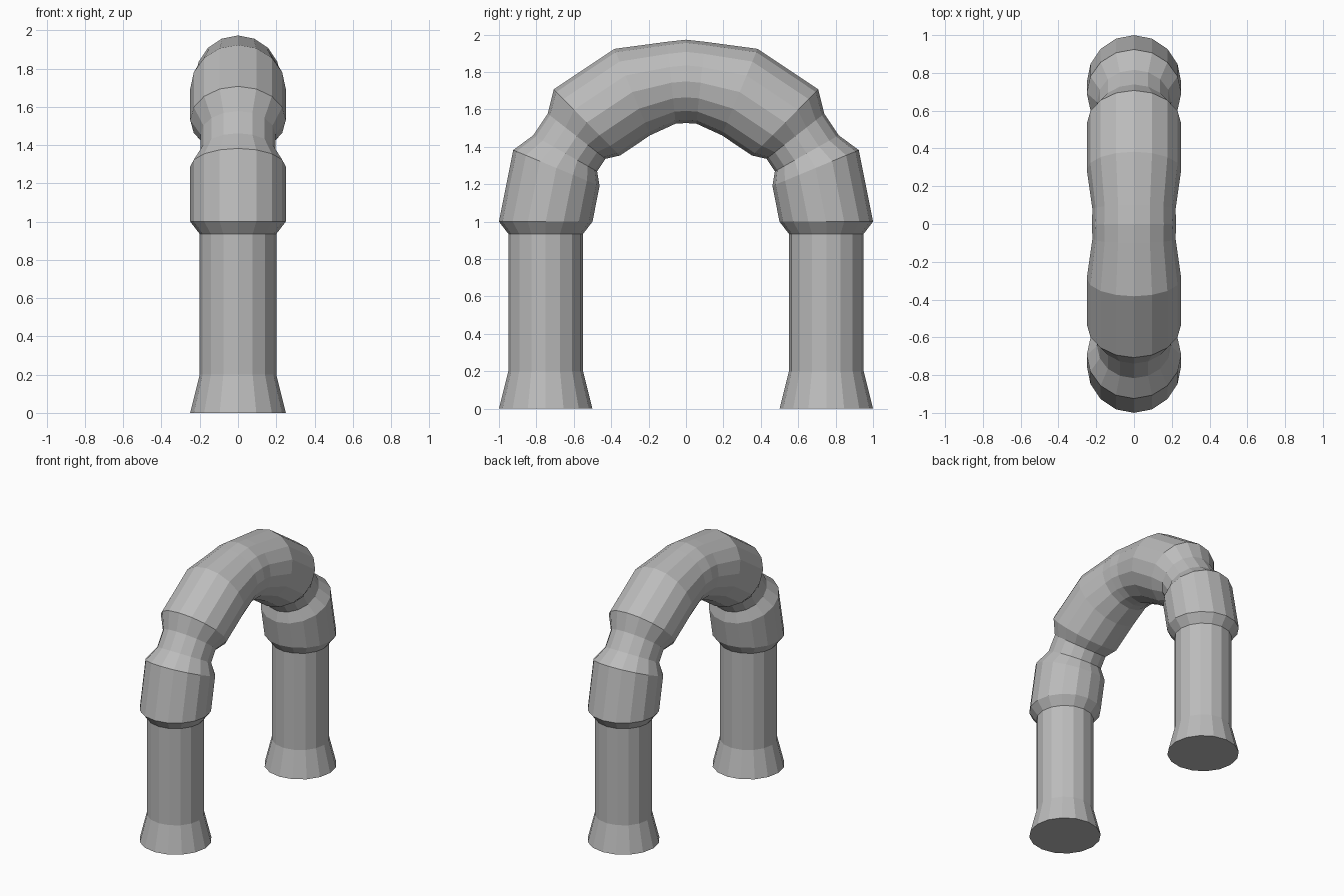
import bpy, bmesh, math

if "Cube" in bpy.data.objects:
    bpy.data.objects.remove(bpy.data.objects["Cube"])

SIDES = 16
R = 0.75          # arch radius
SPRING = 1.0      # height where the arch starts

mat = bpy.data.materials.new("stone grey")
mat.diffuse_color = (0.5, 0.5, 0.5, 1)
mat.use_nodes = True
mat.node_tree.nodes["Principled BSDF"].inputs["Base Color"].default_value = mat.diffuse_color

# Stations: (centre y, centre z, ring direction angle, radius)
stations = []


def leg(z, r):
    stations.append((R, z, 0.0, r))


def arch(deg, r, path_r=R):
    a = math.radians(deg)
    stations.append((path_r * math.cos(a), SPRING + path_r * math.sin(a), a, r))


# flared foot, shaft and collar
leg(0.0, 0.25)
leg(0.2, 0.2)
leg(0.935, 0.2)
leg(1.0, 0.25)
# thick lower block, narrow neck, thick upper block, slimmer crown
arch(22.5, 0.25)
arch(29.5, 0.196, 0.742)
arch(38.0, 0.196, 0.742)
arch(45.0, 0.25)
arch(67.5, 0.25)
arch(84.0, 0.22, 0.747)

# crown ring and mirrored half
half = list(stations)
arch(90, 0.223)
stations += [(-y, z, math.pi - a, r) for y, z, a, r in reversed(half)]

# loft the rings into one tube
bm = bmesh.new()
rings = []
for y, z, a, r in stations:
    ring = []
    for i in range(SIDES):
        t = 2 * math.pi * i / SIDES
        c = r * math.cos(t)
        ring.append(bm.verts.new((r * math.sin(t),
                                  y + c * math.cos(a),
                                  z + c * math.sin(a))))
    rings.append(ring)

for lo, hi in zip(rings, rings[1:]):
    for i in range(SIDES):
        j = (i + 1) % SIDES
        bm.faces.new((lo[i], lo[j], hi[j], hi[i]))

# flat soles
bm.faces.new(rings[0])
bm.faces.new(rings[-1])
bmesh.ops.recalc_face_normals(bm, faces=bm.faces)

mesh = bpy.data.meshes.new("arch_tube")
bm.to_mesh(mesh)
bm.free()
mesh.materials.append(mat)
obj = bpy.data.objects.new("arch_tube", mesh)
bpy.context.collection.objects.link(obj)
